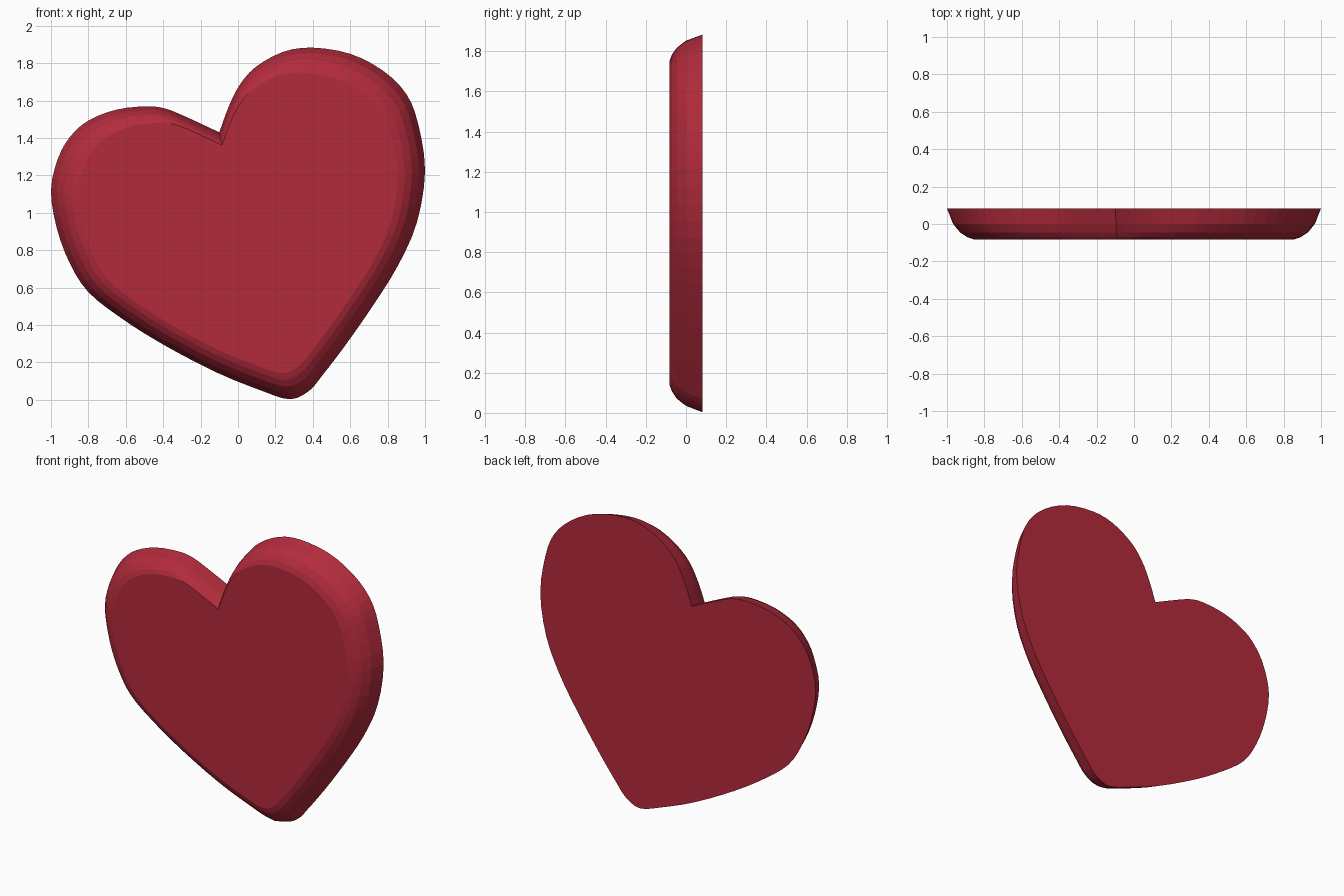
import bpy, bmesh
from mathutils import Vector

if "Cube" in bpy.data.objects:
    bpy.data.objects.remove(bpy.data.objects["Cube"])

# Heart outline (x, z), clockwise from the cleft and back to it
PTS = [(-.10, 1.43), (-.05, 1.567), (.01, 1.685), (.095, 1.78), (.24, 1.86), (.397, 1.883),
       (.60, 1.85), (.775, 1.76), (.90, 1.635), (.963, 1.476), (1.0, 1.225), (.957, .95),
       (.855, .717), (.717, .497), (.572, .289), (.449, .128), (.38, .048), (.278, .003),
       (.128, .048), (-.123, .15), (-.417, .305), (-.642, .449), (-.802, .578), (-.898, .727),
       (-.968, .914), (-1.0, 1.118), (-.963, 1.289), (-.898, 1.406), (-.802, 1.492),
       (-.652, 1.551), (-.487, 1.569), (-.385, 1.556), (-.267, 1.508), (-.10, 1.43)]
# Bevel profile: depth y and scale of the outline about the centre
RINGS = [(.083, 1), (0, .967), (-.045, .93), (-.07, .892), (-.083, .855)]
CENTRE = Vector((0, .96))


def smooth_outline(pts, steps):
    """Catmull-Rom through the points, with a sharp corner at the ends."""
    p = [Vector(q) for q in pts]
    p = [2 * p[0] - p[1]] + p + [2 * p[-1] - p[-2]]
    out = []
    for a, b, c, d in zip(p, p[1:], p[2:], p[3:]):
        for i in range(steps):
            t = i / steps
            out.append(.5 * (2 * b + (c - a) * t + (2 * a - 5 * b + 4 * c - d) * t * t
                             + (3 * b - a - 3 * c + d) * t ** 3))
    return out


# Heart body: stacked rings with flat front and back
outline = smooth_outline(PTS, 3)
n = len(outline)
bm = bmesh.new()
rings = []
for y, s in RINGS:
    ring = []
    for p in outline:
        q = CENTRE + (p - CENTRE) * s
        ring.append(bm.verts.new((q.x, y, q.y)))
    rings.append(ring)
for r0, r1 in zip(rings, rings[1:]):
    for i in range(n):
        j = (i + 1) % n
        bm.faces.new((r0[i], r0[j], r1[j], r1[i]))
bm.faces.new(rings[0])
bm.faces.new(rings[-1][::-1])
bmesh.ops.recalc_face_normals(bm, faces=bm.faces)
mesh = bpy.data.meshes.new("heart")
bm.to_mesh(mesh)
bm.free()
heart = bpy.data.objects.new("heart", mesh)
bpy.context.collection.objects.link(heart)

# Red material
red = bpy.data.materials.new("red")
red.diffuse_color = (.45, .024, .045, 1)
red.use_nodes = True
red.node_tree.nodes["Principled BSDF"].inputs["Base Color"].default_value = red.diffuse_color
mesh.materials.append(red)
